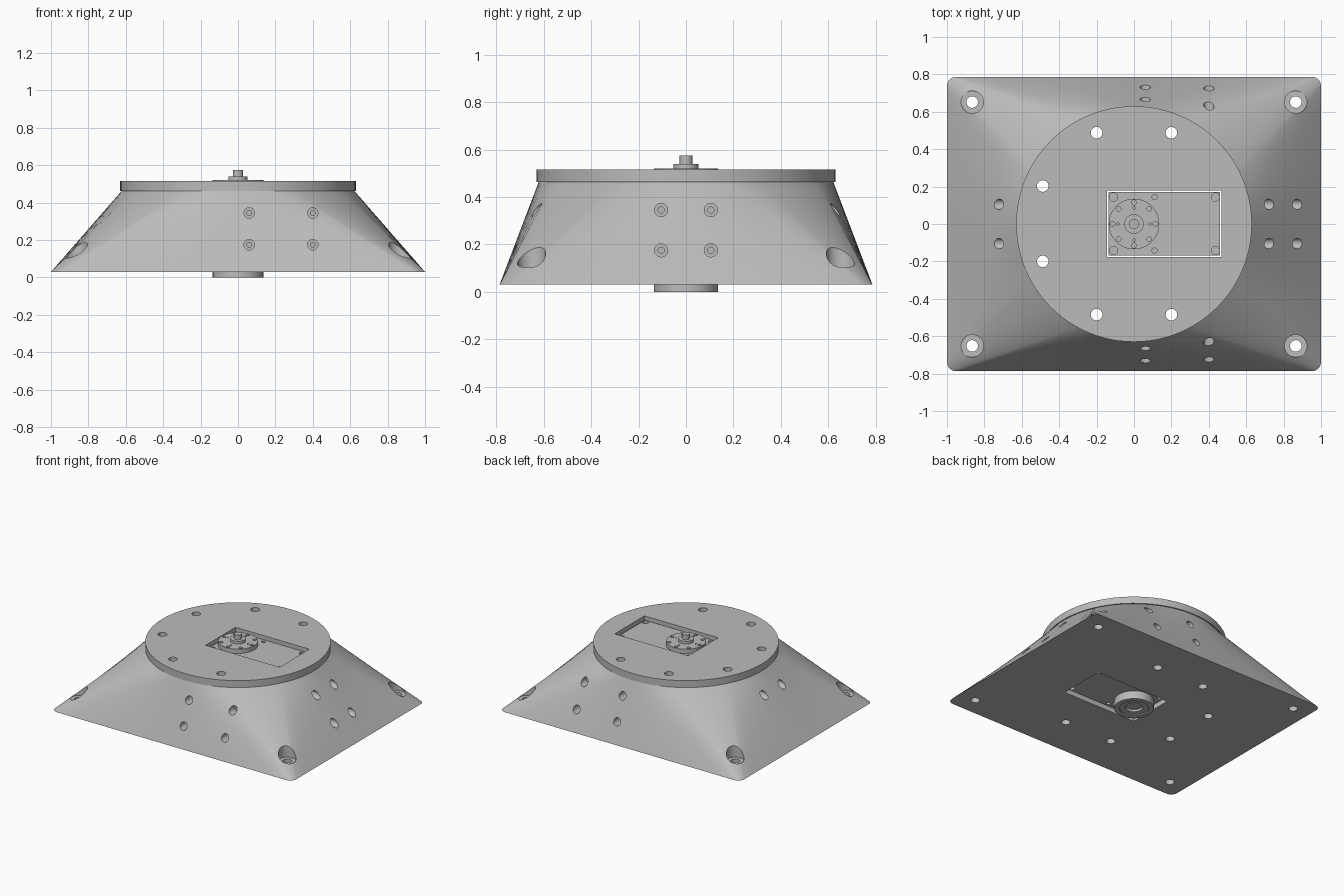
import bpy, bmesh, math
from mathutils import Matrix, Vector

if "Cube" in bpy.data.objects:
    bpy.data.objects.remove(bpy.data.objects["Cube"])

grey = bpy.data.materials.new("machined grey")
grey.use_nodes = True
grey.diffuse_color = (0.5, 0.5, 0.5, 1)
grey.node_tree.nodes["Principled BSDF"].inputs["Base Color"].default_value = (0.5, 0.5, 0.5, 1)


def make(name, bm):
    bmesh.ops.recalc_face_normals(bm, faces=bm.faces)
    mesh = bpy.data.meshes.new(name)
    bm.to_mesh(mesh)
    bm.free()
    mesh.materials.append(grey)
    ob = bpy.data.objects.new(name, mesh)
    bpy.context.scene.collection.objects.link(ob)
    return ob


def add_cyl(bm, start, end, r, sides=32):
    a, b = Vector(start), Vector(end)
    turn = (b - a).to_track_quat('Z', 'Y').to_matrix().to_4x4()
    bmesh.ops.create_cone(bm, cap_ends=True, segments=sides, radius1=r, radius2=r,
                          depth=(b - a).length, matrix=Matrix.Translation((a + b) / 2) @ turn)


def add_box(bm, lo, hi):
    lo, hi = Vector(lo), Vector(hi)
    bmesh.ops.create_cube(bm, size=1, matrix=Matrix.Translation((lo + hi) / 2) @ Matrix.Diagonal((*(hi - lo), 1)))


def cut(ob, bm):
    tool = make("cutter", bm)
    tool.hide_render = True
    mod = ob.modifiers.new("cut", 'BOOLEAN')
    mod.operation, mod.solver, mod.object = 'DIFFERENCE', 'EXACT', tool
    bpy.context.view_layer.objects.active = ob
    bpy.ops.object.modifier_apply(modifier=mod.name)
    bpy.data.objects.remove(tool)


def smooth(ob, angle=28):
    bpy.ops.object.select_all(action='DESELECT')
    ob.select_set(True)
    bpy.context.view_layer.objects.active = ob
    bpy.ops.object.shade_smooth_by_angle(angle=math.radians(angle))


def cylinder(name, z0, z1, r, sides=64):
    bm = bmesh.new()
    add_cyl(bm, (0, 0, z0), (0, 0, z1), r, sides)
    return make(name, bm)


# Base housing: rounded rectangle lofted to a circle
HX, HY, FILLET, N = 1.0, 0.787, 0.05, 14
Z_BASE, Z_NECK, Z_TOP, R_NECK, R_TOP = 0.03, 0.463, 0.515, 0.622, 0.63
HALF_ARC = math.radians(26)
lower, upper = [], []
for q, (sx, sy) in enumerate([(1, 1), (-1, 1), (-1, -1), (1, -1)]):
    centre = Vector((sx * (HX - FILLET), sy * (HY - FILLET)))
    for i in range(N + 1):
        f = i / N
        a = (q + f) * math.pi / 2
        lower.append(centre + FILLET * Vector((math.cos(a), math.sin(a))))
        upper.append(q * math.pi / 2 + HALF_ARC + f * (math.pi / 2 - 2 * HALF_ARC))
    corner = lower[-1]
    nxt = [(-1, 1), (-1, -1), (1, -1), (1, 1)][q]
    b = (q + 1) * math.pi / 2
    after = Vector((nxt[0] * (HX - FILLET), nxt[1] * (HY - FILLET))) + FILLET * Vector((math.cos(b), math.sin(b)))
    for i in range(1, N):
        lower.append(corner.lerp(after, i / N))
        upper.append(b - HALF_ARC + 2 * HALF_ARC * i / N)
bm = bmesh.new()
LEVELS = 8
rings = []
for k in range(LEVELS + 1):
    t = k / LEVELS
    rings.append([bm.verts.new((*p.lerp(R_NECK * Vector((math.cos(a), math.sin(a))), t),
                                Z_BASE + (Z_NECK - Z_BASE) * t)) for p, a in zip(lower, upper)])
count = len(lower)
for r0, r1 in zip(rings, rings[1:]):
    for i in range(count):
        j = (i + 1) % count
        bm.faces.new((r0[i], r0[j], r1[j], r1[i]))
bm.faces.new(rings[0][::-1])
bm.faces.new(rings[-1])
housing = make("housing", bm)

# Round top plate
plate = cylinder("top_plate", Z_NECK, Z_TOP, R_TOP, 96)

# Through holes and central pocket
mount_holes = [(-.2, .488), (.2, .488), (-.488, .203), (-.488, -.2), (-.2, -.485), (.2, -.485)]
corners = [(x, y) for x in (-.865, .865) for y in (-.652, .652)]
for ob in (housing, plate):
    bm = bmesh.new()
    for x, y in mount_holes + (corners if ob is housing else []):
        add_cyl(bm, (x, y, -.1), (x, y, .7), .031)
    add_box(bm, (-.145, -.176, -.1), (.468, .178, .7))
    cut(ob, bm)

# Corner counterbores, open outwards
bm = bmesh.new()
for x, y in corners:
    add_cyl(bm, (x, y, .1), (x, y, .4), .06)
cut(housing, bm)

# Side screw bores: wide mouth, narrow pilot
for radius, depth in ((.028, .09), (.013, .16)):
    bm = bmesh.new()
    for z in (.345, .175):
        t = (z - Z_BASE) / (Z_NECK - Z_BASE)
        face_x, face_y = HX + (R_NECK - HX) * t, HY + (R_NECK - HY) * t
        for s in (-1, 1):
            for x in (.06, .4):
                add_cyl(bm, (x, s * 1.2, z), (x, s * (face_y - depth), z), radius, 24)
            add_cyl(bm, (1.2, s * .105, z), (face_x - depth, s * .105, z), radius, 24)
            if z > .3:
                add_cyl(bm, (-1.2, s * .105, z), (depth - face_x, s * .105, z), radius, 24)
    cut(housing, bm)
smooth(housing)
smooth(plate)

# Drive unit body inside the pocket, with screw holes
bm = bmesh.new()
add_box(bm, (-.137, -.168, .06), (.46, .17, .488))
body = make("drive_body", bm)
bm = bmesh.new()
for x, r in ((-.11, .022), (.11, .014), (.435, .022)):
    for y in (-.142, .144):
        add_cyl(bm, (x, y, .45), (x, y, .6), r, 20)
        add_cyl(bm, (x, y, 0), (x, y, .1), r, 20)
cut(body, bm)
smooth(body)

# Output flange with a ring of bolt holes
flange = cylinder("output_flange", .48, .52, .135)
bm = bmesh.new()
for i in range(8):
    a = i * math.pi / 4
    add_cyl(bm, (.115 * math.cos(a), .115 * math.sin(a), .495),
            (.115 * math.cos(a), .115 * math.sin(a), .6), .013, 16)
    if i % 2 == 0:
        x, y = .085 * math.cos(a), .085 * math.sin(a)
        add_cyl(bm, (x, y, .5), (x, y, .6), .009, 4)
cut(flange, bm)
smooth(flange)

# Shaft steps
smooth(cylinder("shaft_collar", .515, .54, .052, 40))
smooth(cylinder("shaft_tip", .535, .575, .027, 32))

# Lower bearing with stepped recess
bearing = cylinder("lower_bearing", 0, .07, .135)
for r, z in ((.1, .008), (.06, .025)):
    bm = bmesh.new()
    add_cyl(bm, (0, 0, -.1), (0, 0, z), r, 48)
    cut(bearing, bm)
smooth(bearing)
